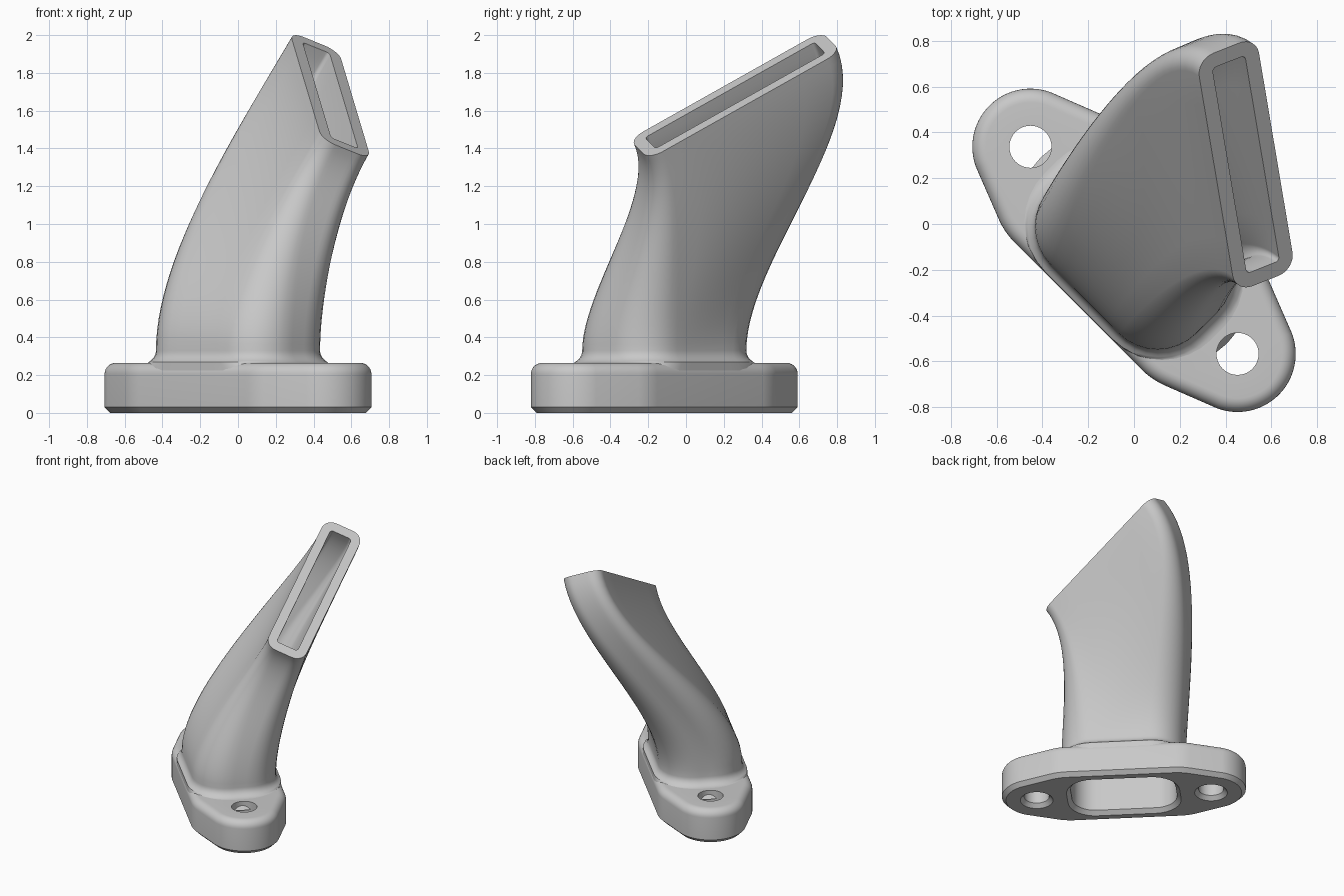
import bpy, bmesh
from math import sin, cos, pi, radians
from mathutils import Vector

old = bpy.data.objects.get("Cube")
if old:
    bpy.data.objects.remove(old, do_unlink=True)

# Single grey material
SHADE = (0.58, 0.58, 0.58, 1)
grey = bpy.data.materials.new("plain grey")
grey.use_nodes = True
grey.diffuse_color = SHADE
grey.node_tree.nodes["Principled BSDF"].inputs["Base Color"].default_value = SHADE

# Base frame: U runs along the flange, V across it
BASE = Vector((0, -0.115, 0))
U = Vector((-1, 1, 0)).normalized()
V = Vector((1, 1, 0)).normalized()

# Mouth frame: a tilted rectangle at the top
MOUTH = Vector((0.489, 0.26, 1.681))
MU = Vector((-0.145, 0.863, 0.485)).normalized()
MV = Vector((0.87, 0.35, -0.35))
MV = (MV - MU * MV.dot(MU)).normalized()
AIM = MV.cross(MU).normalized()

TOP = 0.265      # flange height
WAIST = 0.345    # half width of the flange at its middle
ROUND = 0.06     # rounded top edge of the flange
CHAMFER = 0.03   # bevel around the underside
FILLET = 0.065   # blend between duct and flange
START = TOP + FILLET


def rounded_rect(a, b, r, arc=9, side=6):
    """Closed rounded rectangle with extra points along its straight sides."""
    corners = []
    for k, (sx, sy) in enumerate([(1, 1), (-1, 1), (-1, -1), (1, -1)]):
        corners.append([Vector((sx * (a - r) + r * cos(t), sy * (b - r) + r * sin(t)))
                        for t in [(k + i / (arc - 1)) * pi / 2 for i in range(arc)]])
    pts = []
    for k, corner in enumerate(corners):
        nxt = corners[(k + 1) % 4][0]
        pts += corner
        pts += [corner[-1].lerp(nxt, i / side) for i in range(1, side)]
    return pts


def circle(x, r, n=40):
    return [Vector((x + r * cos(2 * pi * i / n), r * sin(2 * pi * i / n))) for i in range(n)]


def flange_outline(inset, n=128):
    """Hull around two bolt bosses and a wider waist."""
    discs = [(Vector((s * x, 0)), r) for s in (1, -1) for x, r in ((0.64, 0.254), (0.39, WAIST))]
    pts = []
    for i in range(n):
        ang = 2 * pi * (i + 0.5) / n
        d = Vector((cos(ang), sin(ang)))
        c, r = max(discs, key=lambda disc: disc[0].dot(d) + disc[1])
        pts.append(c + d * (r - inset))
    return pts


def on_base(pts, z):
    return [BASE + U * p.x + V * p.y + Vector((0, 0, z)) for p in pts]


def on_mouth(pts):
    return [MOUTH + MU * p.x + MV * p.y for p in pts]


def skin(bm, loops, closed=False):
    """Join successive loops with quads and return the vertex rings."""
    rings = [[bm.verts.new(p) for p in loop] for loop in loops]
    pairs = list(zip(rings, rings[1:]))
    if closed:
        pairs.append((rings[-1], rings[0]))
    for r0, r1 in pairs:
        for i in range(len(r0)):
            j = (i + 1) % len(r0)
            bm.faces.new((r0[i], r0[j], r1[j], r1[i]))
    return rings


def cap(bm, rings):
    """Fill a flat face whose first ring is the border and the rest are holes."""
    edges = [bm.edges.get((r[i], r[i - 1])) for r in rings for i in range(len(r))]
    bmesh.ops.triangle_fill(bm, use_beauty=True, use_dissolve=False, edges=edges)


def finish(bm, name):
    bmesh.ops.recalc_face_normals(bm, faces=bm.faces)
    mesh = bpy.data.meshes.new(name)
    bm.to_mesh(mesh)
    bm.free()
    mesh.materials.append(grey)
    obj = bpy.data.objects.new(name, mesh)
    bpy.context.collection.objects.link(obj)
    bpy.ops.object.select_all(action='DESELECT')
    obj.select_set(True)
    bpy.context.view_layer.objects.active = obj
    bpy.ops.object.shade_smooth_by_angle(angle=radians(30))


def sweep(start, end, steps=28):
    """Loops that leave the base upright and arrive square to the mouth."""
    loops = []
    for k in range(steps + 1):
        t = k / steps
        h1 = 3 * t**2 - 2 * t**3
        h2 = t * (1 - t)**2
        h3 = t**2 * (t - 1)
        loop = []
        for p, q in zip(start, end):
            length = (q - p).length
            loop.append(p.lerp(q, h1) + Vector((0, 0, 0.8 * length)) * h2
                        + AIM * (0.87 * length * h3))
        loops.append(loop)
    return loops


# Flange: chamfered foot, rounded top edge, two bolt holes and the bore
bm = bmesh.new()
wall = [on_base(flange_outline(CHAMFER), 0), on_base(flange_outline(0), CHAMFER)]
for i in range(8):
    a = pi / 2 * i / 7
    wall.append(on_base(flange_outline(ROUND * (1 - cos(a))), TOP - ROUND + ROUND * sin(a)))
parts = [skin(bm, wall)]
for x in (0.64, -0.64):
    parts.append(skin(bm, [on_base(circle(x, 0.12), 0), on_base(circle(x, 0.092), CHAMFER),
                           on_base(circle(x, 0.092), TOP)]))
bore = rounded_rect(0.385, 0.235, 0.17)
bore_wide = rounded_rect(0.415, 0.265, 0.2)
parts.append(skin(bm, [on_base(bore_wide, 0), on_base(bore, CHAMFER), on_base(bore, TOP)]))
cap(bm, [rings[0] for rings in parts])
cap(bm, [rings[-1] for rings in parts])
finish(bm, "flange")

# Duct: skirt, fillet held within the flange waist, outer sweep, rim and inner sweep
bm = bmesh.new()


def foot(offset):
    half = min(0.305 + offset, WAIST - 0.004)
    return rounded_rect(0.45 + offset, half, min(0.24 + offset, half - 0.005))


loops = [on_base(foot(FILLET + ROUND), TOP - ROUND)]
for i in range(8):
    a = pi / 2 * (1 - i / 8)
    loops.append(on_base(foot(FILLET * (1 - cos(a))), TOP + FILLET * (1 - sin(a))))
loops += sweep(on_base(foot(0), START), on_mouth(rounded_rect(0.59, 0.15, 0.085)))
inner = sweep(on_base(bore, START), on_mouth(rounded_rect(0.52, 0.082, 0.02)))
loops += inner[::-1]
loops.append(on_base(bore, TOP))
skin(bm, loops, closed=True)
finish(bm, "duct")
